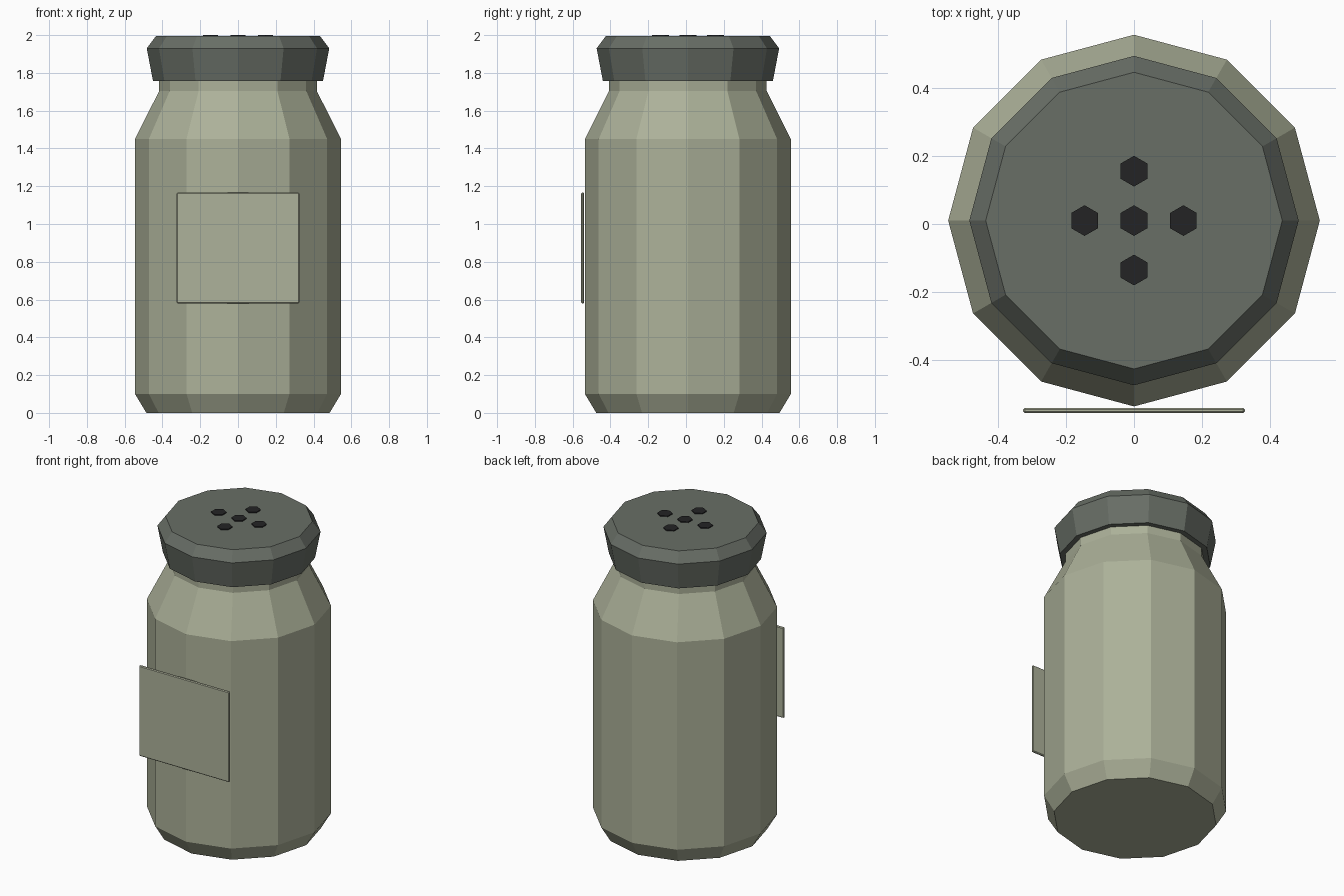
import bpy, bmesh, math

if "Cube" in bpy.data.objects:
    bpy.data.objects.remove(bpy.data.objects["Cube"])

CY = 0.01  # axis of the jar (the label sticks out at the front)


def srgb(r, g, b):
    f = lambda c: c / 12.92 if c <= 0.04045 else ((c + 0.055) / 1.055) ** 2.4
    return (f(r / 255), f(g / 255), f(b / 255), 1.0)


def material(name, rgb):
    m = bpy.data.materials.new(name)
    m.diffuse_color = srgb(*rgb)
    m.use_nodes = True
    m.node_tree.nodes["Principled BSDF"].inputs["Base Color"].default_value = m.diffuse_color
    return m


def finish(name, bm, mat):
    bmesh.ops.recalc_face_normals(bm, faces=bm.faces[:])
    me = bpy.data.meshes.new(name)
    bm.to_mesh(me)
    bm.free()
    me.materials.append(mat)
    ob = bpy.data.objects.new(name, me)
    bpy.context.collection.objects.link(ob)
    return ob


def turned(name, profile, sides, mat, x=0.0, y=CY, start=0.0):
    """Closed solid of revolution from (radius, z) pairs."""
    bm = bmesh.new()
    rings = []
    for r, z in profile:
        angles = [start + 2 * math.pi * i / sides for i in range(sides)]
        rings.append([bm.verts.new((x + r * math.cos(a), y + r * math.sin(a), z))
                      for a in angles])
    for lo, hi in zip(rings, rings[1:]):
        for i in range(sides):
            j = (i + 1) % sides
            bm.faces.new((lo[i], lo[j], hi[j], hi[i]))
    bm.faces.new(rings[0][::-1])
    bm.faces.new(rings[-1])
    return finish(name, bm, mat)


glass = material("pale_sage", (172, 177, 153))
metal = material("dark_grey_green", (104, 110, 102))
black = material("hole_black", (36, 36, 37))
paper = material("label_sage", (174, 178, 155))

# Jar body with chamfered base, sloped shoulder and short neck
turned("jar_body", [(0.485, 0), (0.545, 0.10), (0.545, 1.45),
                    (0.417, 1.705), (0.417, 1.77)], 12, glass)

# Flared lid with chamfered top
turned("lid", [(0.45, 1.757), (0.483, 1.93), (0.435, 1.994)], 12, metal)

# Shaker holes: one in the centre and four around it
d = 0.145
for n, (dx, dy) in enumerate([(0, 0), (d, 0), (-d, 0), (0, d), (0, -d)]):
    turned(f"shaker_hole_{n + 1}", [(0.045, 1.991), (0.045, 2.0)], 6, black,
           x=dx, y=CY + dy, start=math.pi / 2)

# Flat label plate with bevelled rim
bm = bmesh.new()
bmesh.ops.create_cube(bm, size=1)
for v in bm.verts:
    v.co = (v.co.x * 0.65, -0.547 + v.co.y * 0.016, 0.873 + v.co.z * 0.588)
bmesh.ops.bevel(bm, geom=bm.edges[:], offset=0.005, segments=1, affect='EDGES')
finish("label", bm, paper)
